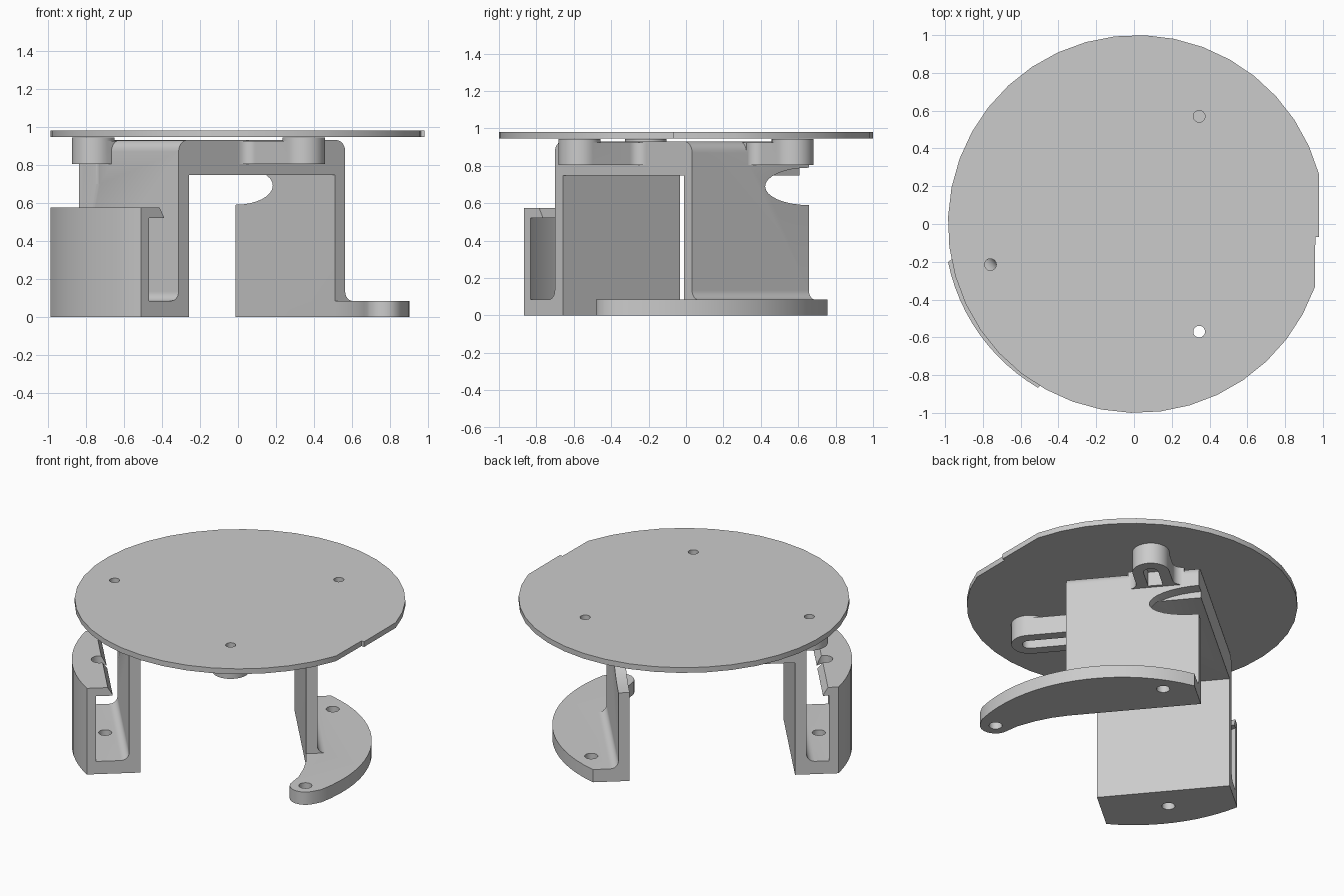
import bpy, bmesh
from math import sin, cos, pi, radians, asin, sqrt
from mathutils import Matrix

if "Cube" in bpy.data.objects:
    bpy.data.objects.remove(bpy.data.objects["Cube"])

TURN = Matrix.Rotation(radians(40), 4, 'Z')   # the bracket stands turned on the plate
Q0, Q1 = -0.337, 0.478                        # bracket side faces (local y)


def prism(name, pts, lo, hi, axis='z'):
    """Extrude an outline along z, or a (x, z) profile along y, or a (y, z) profile along x."""
    place = {'z': lambda a, b, t: (a, b, t), 'y': lambda a, b, t: (a, t, b),
             'x': lambda a, b, t: (t, a, b)}[axis]
    bm = bmesh.new()
    bot = [bm.verts.new(place(a, b, lo)) for a, b in pts]
    top = [bm.verts.new(place(a, b, hi)) for a, b in pts]
    n = len(pts)
    bm.faces.new(bot)
    bm.faces.new(top)
    for i in range(n):
        j = (i + 1) % n
        bm.faces.new((bot[i], bot[j], top[j], top[i]))
    bmesh.ops.recalc_face_normals(bm, faces=bm.faces)
    me = bpy.data.meshes.new(name)
    bm.to_mesh(me)
    bm.free()
    ob = bpy.data.objects.new(name, me)
    bpy.context.collection.objects.link(ob)
    return ob


def arc(cx, cy, r, a0, a1, n=8):
    return [(cx + r * cos(a0 + (a1 - a0) * i / n), cy + r * sin(a0 + (a1 - a0) * i / n))
            for i in range(n + 1)]


def circle(cx, cy, r, n=24):
    return arc(cx, cy, r, 0, 2 * pi * (n - 1) / n, n - 1)


def combine(ob, tool, op='DIFFERENCE'):
    """Apply a boolean and remove the tool object."""
    tool.hide_render = True
    m = ob.modifiers.new('bool', 'BOOLEAN')
    m.operation, m.solver, m.object = op, 'EXACT', tool
    dg = bpy.context.evaluated_depsgraph_get()
    me = bpy.data.meshes.new_from_object(ob.evaluated_get(dg))
    ob.modifiers.clear()
    ob.data = me
    bpy.data.objects.remove(tool, do_unlink=True)


def smooth(ob):
    bpy.ops.object.select_all(action='DESELECT')
    ob.select_set(True)
    bpy.context.view_layer.objects.active = ob
    bpy.ops.object.shade_smooth_by_angle(angle=radians(25))


def left_arc(r, q0, q1, n=12):
    return arc(0, 0, r, pi - asin(q0 / r), pi - asin(q1 / r), n)


# Round top plate with stepped flat edge and three screw holes
holes = [(0.345, 0.57), (0.345, -0.57), (-0.76, -0.215)]
rim = arc(0.015, 0, 1, asin(0.265), 2 * pi - asin(0.335), 36)
plate = prism('top_plate', rim + [(0.96, -0.07), (0.98, -0.07)], 0.945, 0.98)
for x, y in holes:
    combine(plate, prism('cut', circle(x, y, 0.031), 0.9, 1.1))
smooth(plate)

# Arch: thick beam, two thin walls, rounded outer corners and filleted feet
f = 0.05
profile = ([(-0.62, 0), (-0.62, 0.747), (0.384, 0.747), (0.384, 0), (0.502, 0.0)]
           + arc(0.502, 0.085 + f, f, -pi / 2, -pi, 6)
           + arc(0.452 - 0.06, 0.87, 0.06, 0, pi / 2, 6)
           + arc(-0.69 + 0.06, 0.87, 0.06, pi / 2, pi, 6)
           + arc(-0.74, 0.085 + f, f, 0, -pi / 2, 6) + [(-0.74, 0)])
bracket = prism('bracket', profile, Q0, Q1, 'y')

# Side notch in the right wall
notch = [(Q1 + 0.305 * cos(a), 0.69 + 0.1 * sin(a)) for a in [2 * pi * i / 32 for i in range(32)]]
combine(bracket, prism('cut', notch, 0.375, 0.6, 'x'))

# Left holder: curved outer wall, pocket open at both sides, snap lip on top
holder = prism('holder', left_arc(1.005, Q0, Q1) + [(-0.65, Q1), (-0.65, Q0)], 0, 0.575)
pocket = left_arc(0.955, -0.45, 0.6) + [(-0.64, 0.6), (-0.64, -0.45)]
combine(holder, prism('cut', pocket, 0.085, 0.52))
combine(holder, prism('cut', [(-0.79, 0.51), (-0.79, 0.525), (-0.835, 0.6), (-0.64, 0.6), (-0.64, 0.51)],
                      -0.5, 0.6, 'y'))
combine(holder, prism('cut', circle(-0.835, 0.07, 0.05), 0.5, 0.6))
combine(bracket, holder, 'UNION')
combine(bracket, prism('cut', circle(-0.8, 0.07, 0.04), -0.1, 0.2))

# Right foot: crescent running past the wall to a rounded tip
cx, cy, R = -0.16, -0.1, 0.96
foot = ([(0.384, Q0), (0.384, Q1)]
        + arc(cx, cy, R, asin((Q1 - cy) / R), radians(-52), 18)
        + arc(0.34, -0.79, 0.095, radians(-70), radians(-200), 8)
        + [(0.31, -0.66), (0.35, -0.55), (0.375, -0.44)])
combine(bracket, prism('foot', foot, 0, 0.085), 'UNION')
for p, q in [(0.6, 0.285), (0.34, -0.79)]:
    combine(bracket, prism('cut', circle(p, q, 0.04), -0.1, 0.2))


# Bosses: flared arm to the arch, raised round pad, slot below the screw hole
def boss(p, q, angle, length):
    c, s, r, fl = cos(angle), sin(angle), 0.112, 0.06

    def turn(pts):
        return [(p + a * c - b * s, q + a * s + b * c) for a, b in pts]

    arm = (arc(0, 0, r, pi / 2, 3 * pi / 2, 16)
           + arc(length - fl, -r - fl, fl, pi / 2, 0, 6) + [(length + 0.04, -r - fl)]
           + [(length + 0.04, r + fl)] + arc(length - fl, r + fl, fl, 0, -pi / 2, 6))
    if length < 0.1:                                   # pad sits on the wall edge
        arm = arc(0, 0, r, pi / 2, 3 * pi / 2, 16) + [(0.1, -r), (0.1, r)]
    combine(bracket, prism('arm', turn(arm), 0.805, 0.925), 'UNION')
    combine(bracket, prism('pad', circle(p, q, r, 32), 0.81, 0.9445), 'UNION')
    slot = circle(0, 0, 0.035)
    if length > 0.1:
        w = 0.045
        slot = arc(0, 0, w, pi / 2, 3 * pi / 2, 10) + [(length - 0.02, -w), (length - 0.02, w)]
    combine(bracket, prism('cut', turn(slot), 0.7, 0.9))
    combine(bracket, prism('cut', circle(p, q, 0.031), 0.7, 1.0))


for (x, y), angle, length in zip(holes, (pi, pi / 2, 0), (0.18, 0.32, 0.03)):
    lx = x * cos(radians(40)) + y * sin(radians(40))
    ly = -x * sin(radians(40)) + y * cos(radians(40))
    boss(lx, ly, angle, length)

bracket.data.transform(TURN)
smooth(bracket)
